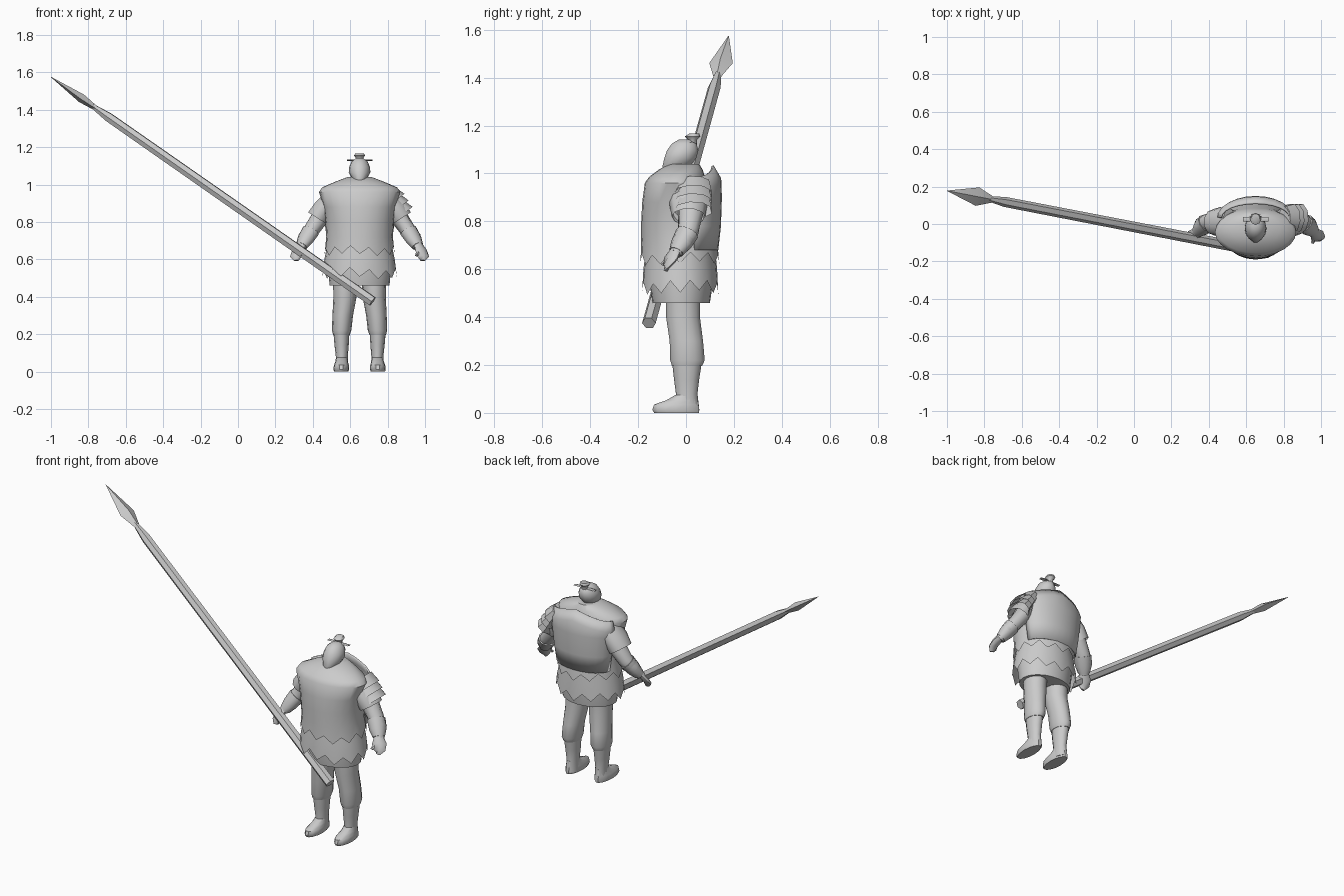
import bpy, bmesh, math
from mathutils import Vector

CX = 0.65  # centre line of the figure
grey = bpy.data.materials.new("plain grey")
grey.diffuse_color = (0.6, 0.6, 0.6, 1)


def skin(name, rings, cap_start=True, cap_end=True, closed=True, angle=45):
    """Bridge a list of point rings into one surface."""
    bm = bmesh.new()
    vs = [[bm.verts.new(p) for p in r] for r in rings]
    n = len(rings[0])
    for a, b in zip(vs, vs[1:]):
        for i in range(n if closed else n - 1):
            j = (i + 1) % n
            bm.faces.new((a[i], a[j], b[j], b[i]))
    if cap_start:
        bm.faces.new(vs[0][::-1])
    if cap_end:
        bm.faces.new(vs[-1])
    bmesh.ops.recalc_face_normals(bm, faces=bm.faces)
    me = bpy.data.meshes.new(name)
    bm.to_mesh(me)
    bm.free()
    ob = bpy.data.objects.new(name, me)
    bpy.context.collection.objects.link(ob)
    me.materials.append(grey)
    bpy.context.view_layer.objects.active = ob
    ob.select_set(True)
    bpy.ops.object.shade_smooth_by_angle(angle=math.radians(angle))
    ob.select_set(False)
    return ob


def loft(name, rows, segs=24, zig=0, x=CX, **kw):
    """Stacked ovals; each row is z, front y, back y, half width, x shift."""
    rings = []
    for k, row in enumerate(rows):
        z, y0, y1, w = row[:4]
        dx = row[4] if len(row) > 4 else 0
        ring = []
        for i in range(segs):
            a = math.tau * i / segs
            dz = 0
            if k == 0 and zig:  # torn hem
                dz = zig * (0.5 if i % 2 else -0.5) * (1 + 0.4 * math.sin(i * 2.3))
            ring.append((x + dx + w * math.cos(a),
                         (y0 + y1) / 2 + (y1 - y0) / 2 * math.sin(a), z + dz))
        rings.append(ring)
    return skin(name, rings, **kw)


def tube(name, pts, segs=10, **kw):
    """Oval tube along points x, y, z, horizontal radius, other radius."""
    rings = []
    P = [Vector(p[:3]) for p in pts]
    for k, p in enumerate(pts):
        d = (P[min(k + 1, len(P) - 1)] - P[max(k - 1, 0)]).normalized()
        u = d.cross(Vector((0, 0, 1))).normalized()
        v = d.cross(u)
        rings.append([P[k] + u * p[3] * math.cos(math.tau * i / segs)
                      + v * p[4] * math.sin(math.tau * i / segs) for i in range(segs)])
    return skin(name, rings, **kw)


# Spear: six-sided shaft and flat blade along one line
butt, tip = Vector((0.72, -0.155, 0.375)), Vector((-1, 0.178, 1.575))


def on_spear(t, a, b):
    return (*butt.lerp(tip, t), a, b)


tube("spear_shaft", [on_spear(t, r, r) for t, r in
     ((0, 0.029), (0.82, 0.027), (0.865, 0.015), (0.875, 0.013))], 6, angle=25)
tube("spear_blade", [on_spear(t, a, b) for t, a, b in
     ((0.86, 0.018, 0.013), (0.905, 0.05, 0.024), (1, 0.001, 0.001))], 4, angle=15)

# Layered garments
loft("under_tunic", [(0.46, -0.14, 0.10, 0.16), (0.56, -0.155, 0.115, 0.17),
                     (0.68, -0.15, 0.11, 0.165)])
loft("skirt", [(0.525, -0.183, 0.135, 0.2), (0.6, -0.178, 0.13, 0.188),
               (0.7, -0.165, 0.12, 0.168)], zig=0.045, cap_start=False)
loft("vest", [(0.645, -0.19, 0.14, 0.188), (0.72, -0.187, 0.13, 0.178),
              (0.8, -0.187, 0.115, 0.182), (0.88, -0.183, 0.10, 0.192),
              (0.96, -0.172, 0.085, 0.217), (0.985, -0.155, 0.08, 0.2),
              (1.015, -0.115, 0.07, 0.13), (1.04, -0.07, 0.055, 0.065)],
     zig=0.04, cap_start=False)

# Back panel standing off the body, open towards the neck
rows = []
for z, y, w in ((0.68, 0.135, 0.17), (0.78, 0.146, 0.185), (0.9, 0.15, 0.2),
                (0.98, 0.147, 0.205), (1.035, 0.115, 0.19)):
    rows.append([(CX + w * math.cos(a), 0.035 + (y - 0.035) * math.sin(a),
                  z - (0.05 * abs(math.cos(a)) if z > 0.95 else 0))
                 for a in (math.pi * i / 12 for i in range(13))])
panel = skin("back_panel", rows, False, False, closed=False)
mod = panel.modifiers.new("thickness", "SOLIDIFY")
mod.thickness = 0.01

# Bearded head, topknot and hairpin
loft("head", [(1.0, -0.095, -0.07, 0.01), (1.03, -0.1, 0.02, 0.04),
              (1.065, -0.092, 0.045, 0.058), (1.095, -0.082, 0.053, 0.055),
              (1.125, -0.06, 0.045, 0.042), (1.142, -0.03, 0.02, 0.018)], 14)
loft("topknot", [(1.12, 0.01, 0.045, 0.02), (1.14, 0.01, 0.045, 0.018),
                 (1.155, -0.005, 0.06, 0.03), (1.167, 0.015, 0.055, 0.022)], 8)
tube("hairpin", [(CX - 0.068, 0.025, 1.13, 0.012, 0.004),
                 (CX + 0.068, 0.025, 1.13, 0.012, 0.004)], 4)

for side, s in (("right", -1), ("left", 1)):
    def limb(name, pts, segs=10, **kw):
        return tube(f"{side}_{name}", [(CX + s * p[0], *p[1:]) for p in pts], segs, **kw)

    # Arm, torn sleeve, bracer and hand
    limb("arm", [(0.13, 0.02, 0.92, 0.06, 0.05), (0.2, 0.02, 0.84, 0.055, 0.05),
                 (0.255, 0.01, 0.76, 0.045, 0.042), (0.285, -0.01, 0.72, 0.048, 0.04),
                 (0.315, -0.045, 0.665, 0.028, 0.025)])
    limb("sleeve", [(0.14, 0.01, 0.94, 0.075, 0.045), (0.19, 0.01, 0.875, 0.08, 0.058),
                    (0.225, 0.01, 0.82, 0.07, 0.062)], cap_end=False)
    limb("bracer", [(0.262, 0.005, 0.75, 0.052, 0.046), (0.29, -0.02, 0.705, 0.048, 0.04),
                    (0.31, -0.04, 0.672, 0.034, 0.03)])
    limb("hand", [(0.31, -0.04, 0.68, 0.024, 0.022), (0.33, -0.063, 0.645, 0.04, 0.018),
                  (0.341, -0.078, 0.615, 0.033, 0.014), (0.338, -0.085, 0.593, 0.014, 0.009)], 8)
    limb("thumb", [(0.318, -0.065, 0.655, 0.012, 0.01), (0.305, -0.1, 0.62, 0.009, 0.008)], 6)

    # Trouser leg gathered below the knee, and boot
    lx = CX + s * 0.09
    loft(f"{side}_trouser", [(0.195, -0.06, 0.068, 0.044, s * 0.007),
                             (0.22, -0.068, 0.08, 0.052, s * 0.006),
                             (0.3, -0.07, 0.073, 0.055, 0), (0.4, -0.085, 0.06, 0.062, -s * 0.012),
                             (0.5, -0.085, 0.06, 0.066, -s * 0.014)], 14, x=lx)
    loft(f"{side}_boot_shaft", [(0.01, -0.045, 0.056, 0.034, s * 0.005),
                                (0.08, -0.042, 0.048, 0.032, s * 0.005),
                                (0.14, -0.05, 0.055, 0.038, s * 0.006),
                                (0.21, -0.058, 0.066, 0.043, s * 0.007)], 12, x=lx)
    loft(f"{side}_boot_foot", [(0, -0.135, 0.056, 0.038, s * 0.008),
                               (0.012, -0.143, 0.058, 0.042, s * 0.008),
                               (0.035, -0.136, 0.055, 0.04, s * 0.007),
                               (0.052, -0.085, 0.052, 0.034, s * 0.006),
                               (0.075, -0.045, 0.048, 0.03, s * 0.005)], 14, x=lx)

# Layered plates on the left shoulder
for k in range(3):
    x, z = CX + 0.17 + 0.022 * k, 0.945 - 0.035 * k
    tube(f"shoulder_plate_{k + 1}", [(x - 0.015, 0.03, z + 0.02, 0.07, 0.04),
         (x + 0.025, 0.03, z - 0.03, 0.082, 0.058)], 9, cap_end=False)
